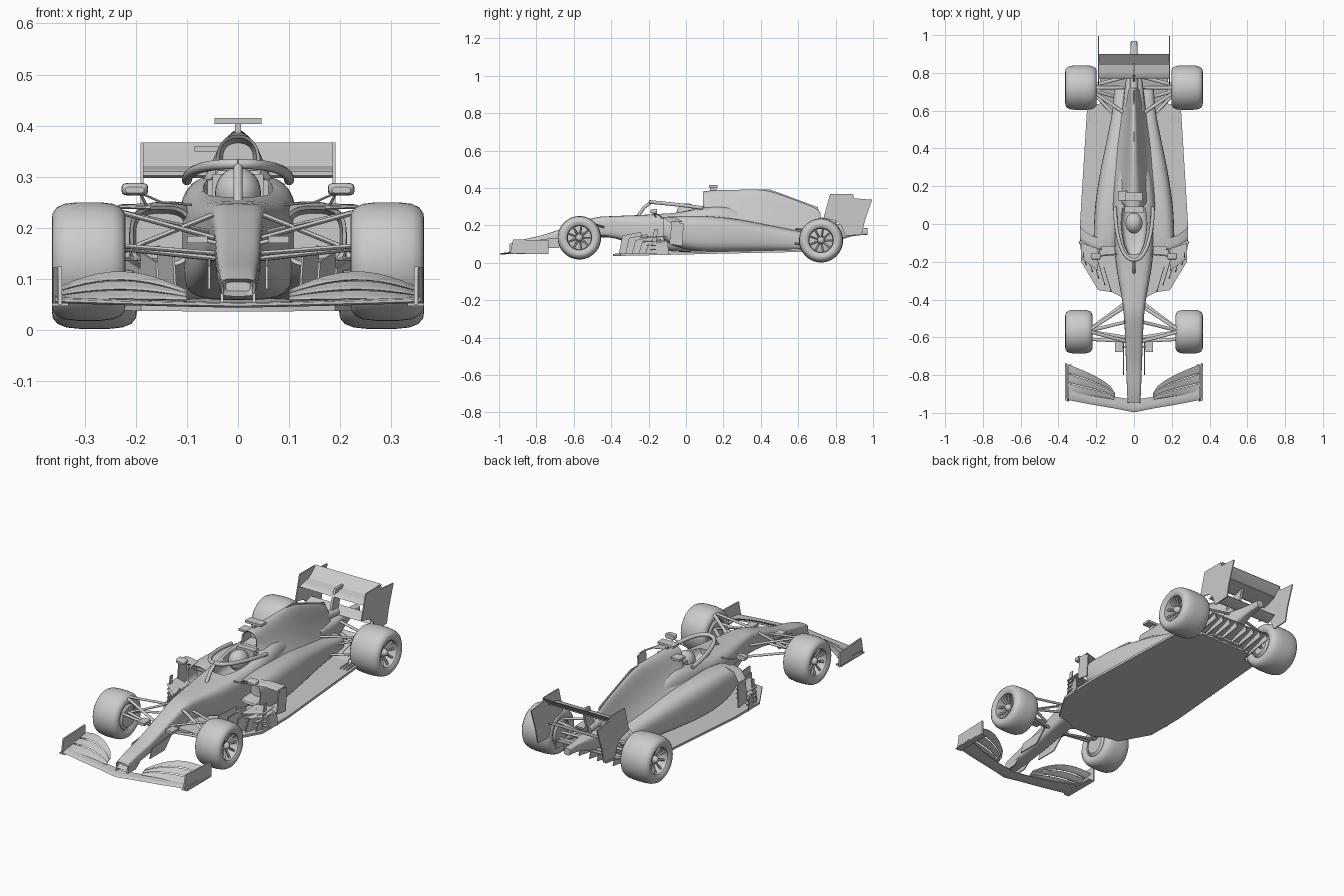
import bpy, bmesh, math
from math import sin, cos, pi
from mathutils import Vector

old = bpy.data.objects.get("Cube")
if old:
    bpy.data.objects.remove(old)

grey = bpy.data.materials.new("light_grey")
grey.use_nodes = True
grey.diffuse_color = (0.6, 0.6, 0.6, 1)
grey.node_tree.nodes["Principled BSDF"].inputs["Base Color"].default_value = (0.6, 0.6, 0.6, 1)


def finish(name, bm, mirror, angle=35):
    """Turn a bmesh into a shaded object, optionally mirrored across x."""
    bmesh.ops.recalc_face_normals(bm, faces=bm.faces)
    mesh = bpy.data.meshes.new(name)
    bm.to_mesh(mesh)
    bm.free()
    mesh.materials.append(grey)
    ob = bpy.data.objects.new(name, mesh)
    bpy.context.scene.collection.objects.link(ob)
    bpy.ops.object.select_all(action='DESELECT')
    ob.select_set(True)
    bpy.context.view_layer.objects.active = ob
    bpy.ops.object.shade_smooth_by_angle(angle=math.radians(angle))
    if mirror:
        ob.modifiers.new("Mirror", 'MIRROR')
    return ob


def skin(name, rings, mirror=False, loop=False, angle=35):
    """Bridge a row of point rings into a surface, capping open ends."""
    bm = bmesh.new()
    rows = [[bm.verts.new(p) for p in ring] for ring in rings]
    n = len(rows[0])
    pairs = list(zip(rows, rows[1:])) + ([(rows[-1], rows[0])] if loop else [])
    for a, b in pairs:
        for i in range(n):
            j = (i + 1) % n
            bm.faces.new((a[i], a[j], b[j], b[i]))
    if not loop:
        bm.faces.new(rows[0])
        bm.faces.new(rows[-1])
    return finish(name, bm, mirror, angle)


def smooth_rows(rows, steps=4):
    """Catmull-Rom in-betweens for a table of stations."""
    out = []
    for i in range(len(rows) - 1):
        p = [rows[max(i - 1, 0)], rows[i], rows[i + 1], rows[min(i + 2, len(rows) - 1)]]
        for k in range(steps):
            t = k / steps
            out.append([b + t * ((c - a) + t * ((2 * a - 5 * b + 4 * c - d) + t * (3 * (b - c) + d - a))) / 2
                        for a, b, c, d in zip(*p)])
    return out + [rows[-1]]


def body(name, stations, power, mirror=False, n=36, recess=()):
    """Loft of superellipses; station = y, centre x, half width, bottom, top."""
    def ring(y, cx, w, lo, hi):
        pts = []
        for k in range(n):
            c, s = cos(2 * pi * k / n), sin(2 * pi * k / n)
            px = math.copysign(abs(c) ** (2 / power), c)
            pz = math.copysign(abs(s) ** (2 / power), s)
            pts.append((cx + w * px, y, (lo + hi) / 2 + (hi - lo) / 2 * pz))
        return pts
    return skin(name, [ring(*r) for r in list(recess) + smooth_rows(stations)], mirror)


def bell(name, stations, recess, n=16):
    """Loft of concave bells; station = y, base half width, crest half width, bottom, top."""
    def ring(y, base, crest, lo, hi):
        side = []
        for k in range(n):
            v = sin(pi / 2 * k / n)
            side.append((crest * (1 - v ** 4) ** .5 + (base - crest) * (1 - v) ** 2.3, lo + (hi - lo) * v))
        return ([(x, y, z) for x, z in side] + [(0, y, hi)] + [(-x, y, z) for x, z in reversed(side)])
    return skin(name, [ring(*r) for r in recess + smooth_rows(stations)])


def side_plate(name, x, outline, thick=0.005, mirror=True, splay=0):
    """Upright plate from a y-z outline; splay leans x along y."""
    y0 = outline[0][0]
    return skin(name, [[(x + d + splay * (y - y0), y, z) for y, z in outline]
                       for d in (-thick / 2, thick / 2)], mirror)


def box(name, c, s, mirror=False):
    x, y, z = (v / 2 for v in s)
    ring = [(-y, -z), (y, -z), (y, z), (-y, z)]
    return skin(name, [[(c[0] + d, c[1] + a, c[2] + b) for a, b in ring] for d in (-x, x)], mirror)


def tube(name, path, r, mirror=True, n=10, flat=1.0):
    pts = [Vector(p) for p in path]
    rings = []
    for i, p in enumerate(pts):
        d = pts[min(i + 1, len(pts) - 1)] - pts[max(i - 1, 0)]
        q = d.to_track_quat('Z', 'Y')
        rings.append([p + q @ Vector((r * cos(2 * pi * k / n), flat * r * sin(2 * pi * k / n), 0)) for k in range(n)])
    return skin(name, rings, mirror, angle=50)


def wing(name, stations, thick, mirror=True):
    """Aerofoil across x; station = x, leading y, trailing y, leading z, trailing z."""
    foil = [(0, 0), (.1, .5), (.4, .6), (1, .15), (1, -.15), (.4, -.4), (.1, -.4)]
    return skin(name, [[(x, ya + (yb - ya) * u, za + (zb - za) * u ** 1.4 + thick * v) for u, v in foil]
                       for x, ya, yb, za, zb in stations], mirror)


# wheels: tyre with open barrel, brake drum, hub and spokes
def wheel(label, x, y, z, R, W):
    def lathe(name, prof, loop, n=48):
        return skin(name, [[(x + dx * W, y + r * cos(2 * pi * k / n), z + r * sin(2 * pi * k / n))
                            for k in range(n)] for r, dx in prof], True, loop)
    half = [(.062, .55), (.066, .88), (.07, .92), (.085, 1), (R - .021, .98), (R - .01, .87), (R - .003, .66), (R, .3)]
    lathe(label + "_tyre", half + [(r, -d) for r, d in reversed(half)], True)
    lathe(label + "_brake_drum", [(.05, -.95), (.063, -.8), (.063, .1), (.05, .15)], False)
    lathe(label + "_hub", [(.02, 0), (.02, .55), (.012, .75), (.008, .78)], False, 20)
    for k in range(9):
        a = 2 * pi * k / 9
        tip = (x + .7 * W, y + .064 * cos(a), z + .064 * sin(a))
        tube(label + "_spoke", [(x + .45 * W, y + .012 * cos(a), z + .012 * sin(a)), tip], .006, n=6)


wheel("front_wheel", .292, -.57, .134, .116, .072)
wheel("rear_wheel", .281, .722, .12, .118, .083)

# nose and survival cell
chassis = body("nose_and_chassis", [
    (-.945, 0, .034, .066, .1), (-.88, 0, .037, .07, .122), (-.75, 0, .042, .09, .153), (-.6, 0, .047, .12, .205),
    (-.48, 0, .054, .135, .243), (-.38, 0, .067, .13, .25), (-.22, 0, .095, .08, .257), (-.06, 0, .108, .06, .27),
    (.08, 0, .115, .06, .295), (.22, 0, .1, .06, .3), (.4, 0, .06, .08, .24)], 4,
    recess=[(-.92, 0, .024, .076, .094)])

# cockpit opening
cutter = body("cockpit_cutter", [(-.16, 0, .03, .23, .36), (-.1, 0, .055, .21, .36),
                                 (0, 0, .068, .2, .36), (.085, 0, .06, .2, .36)], 4)
cutter.hide_render = True
cut = chassis.modifiers.new("Cockpit", 'BOOLEAN')
cut.operation, cut.object, cut.solver = 'DIFFERENCE', cutter, 'EXACT'
bpy.context.view_layer.objects.active = chassis
bpy.ops.object.modifier_apply(modifier=cut.name)
bpy.data.objects.remove(cutter)

# sidepods with recessed inlets, engine cover with recessed air intake, gearbox
body("sidepod", [(-.12, .15, .062, .125, .243), (-.05, .145, .068, .085, .25), (.1, .125, .08, .06, .25),
                 (.28, .09, .088, .058, .232), (.45, .06, .083, .06, .2), (.6, .045, .07, .062, .17),
                 (.715, .04, .065, .07, .15)], 3, True, recess=[(-.05, .15, .05, .14, .228), (-.115, .15, .055, .132, .236)])
bell("engine_cover", [(.09, .044, .043, .305, .382), (.15, .115, .045, .24, .387), (.26, .165, .045, .17, .39),
                      (.42, .135, .036, .14, .388), (.56, .108, .028, .115, .345), (.69, .09, .02, .1, .293),
                      (.72, .085, .017, .1, .265)],
     [(.15, .03, .03, .322, .366), (.095, .037, .037, .312, .376)])
side_plate("spine_fin", 0, [(.3, .36), (.3, .39), (.45, .392), (.705, .297), (.715, .255), (.6, .25)], .006, False)
body("gearbox", [(.6, 0, .06, .08, .21), (.75, 0, .045, .1, .2), (.88, 0, .022, .14, .19), (.97, 0, .017, .15, .185)], 4)
tube("exhaust", [(0, .68, .225), (0, .8, .215)], .02, False, 20)

# driver helmet and headrest
bm = bmesh.new()
bmesh.ops.create_uvsphere(bm, u_segments=28, v_segments=16, radius=.05)
for v in bm.verts:
    v.co = Vector((v.co.x * .9, v.co.y * 1.1, v.co.z)) + Vector((0, .005, .268))
finish("driver_helmet", bm, False)
box("headrest", (0, .085, .275), (.1, .05, .06))

# halo hoop and pillar
hoop = [(.1 * sin(t * pi / 2) ** .9, -.19 + .28 * (1 - cos(t * pi / 2)), .325 - .032 * t * t) for t in (k / 14 for k in range(15))]
tube("halo_hoop", hoop, .01)
tube("halo_pillar", [(0, -.26, .245), (0, -.225, .295), (0, -.185, .325)], .009, False)

# cameras above the air intake
box("camera_stalk", (0, .145, .395), (.012, .035, .035))
box("camera_bar", (0, .145, .409), (.092, .045, .012))
box("side_camera", (-.06, .15, .355), (.05, .05, .011))

# floor and diffuser
edge = [(.06, -.39), (.12, -.36), (.19, -.35), (.28, -.2), (.286, 0), (.248, .62), (.17, .64), (.15, .7)]
outline = edge + [(-x, y) for x, y in reversed(edge)]
skin("floor", [[(x, y, .04 + .022 * (y + .4) + h) for x, y in outline] for h in (-.004, .008)])
wing("diffuser", [(0, .62, .82, .066, .12), (.18, .62, .82, .066, .12)], .008)
for x in (.03, .075, .12, .165):
    side_plate("diffuser_strake", x, [(.6, .062), (.68, .062), (.83, .085), (.82, .12)], .004)
for k in range(3):
    side_plate("floor_edge_fin", .2 + .018 * k, [(.52, .06), (.61, .062), (.61, .078), (.55, .074)], .004)

# bargeboards and side deflectors
for k in range(5):
    y, h = -.36 + .035 * k, .165 - .012 * k
    side_plate("bargeboard", .12 + .033 * k, [(y, .045), (y + .13, .047), (y + .12, h), (y + .02, h - .02)], .004, splay=.3)
for k in range(4):
    z = .07 + .022 * k
    wing("bargeboard_slat", [(.19, -.25, -.13, z, z + .006), (.28, -.18, -.1, z, z + .006)], .004)
side_plate("side_deflector", .284, [(-.09, .1), (-.02, .09), (-.012, .21), (-.075, .222)], .006)
wing("deflector_arm", [(.17, -.14, -.08, .238, .247), (.23, -.12, -.06, .24, .245), (.285, -.085, -.02, .215, .22)], .007)
side_plate("deflector_strut", .268, [(-.19, .05), (-.165, .05), (-.15, .18), (-.17, .18)], .005)

# mirrors
body("mirror", [(-.19, .202, .018, .268, .28), (-.18, .202, .025, .264, .287), (-.155, .202, .026, .263, .288)], 4, True, 20)
tube("mirror_stalk", [(.09, -.16, .245), (.15, -.165, .25), (.19, -.17, .268)], .004, flat=.6)
tube("mirror_brace", [(.19, -.165, .265), (.18, -.13, .245)], .003)

# front wing: main plane, curved flaps, end plates, mounts
wing("front_wing_plane", [(0, -.997, -.93, .047, .052), (.1, -.977, -.915, .049, .055), (.23, -.955, -.885, .052, .06),
                          (.358, -.93, -.84, .056, .066)], .009)
for k in range(3):
    rows = []
    for i in range(11):
        t = i / 10
        lead, trail = -.93 + .04 * t, -.895 + .155 * t ** .6
        top = .062 + .052 * sin(pi * (.1 + .75 * t))
        ya, yb = (lead + (trail - lead) * f for f in (k / 3, (k + 1) / 3 - .03))
        za, zb = (.058 + (top - .058) * f for f in (k / 3 + .06, (k + 1) / 3))
        rows.append((.1 + .247 * t, ya, yb, za, zb))
    wing("front_wing_flap", rows, .005)
side_plate("front_end_plate", .348, [(-.94, .05), (-.735, .047), (-.735, .122), (-.925, .124)], .008, splay=.05)
box("front_end_plate_foot", (.348, -.84, .05), (.032, .19, .006), True)
side_plate("front_wing_mount", .031, [(-.95, .052), (-.88, .052), (-.8, .11), (-.93, .1)], .006)
side_plate("nose_turning_vane", .056, [(-.8, .08), (-.68, .08), (-.62, .14), (-.78, .125)], .005)
box("nose_camera", (.08, -.65, .177), (.04, .055, .014), True)
tube("nose_camera_stalk", [(.04, -.65, .17), (.07, -.65, .177)], .004)

# rear wing: plane, flap, end plates, pylon
wing("rear_wing_plane", [(0, .77, .86, .302, .322), (.188, .77, .86, .302, .322)], .014)
wing("rear_wing_flap", [(0, .84, .9, .32, .366), (.188, .84, .9, .32, .366)], .008)
side_plate("rear_end_plate", .188, [(.735, .24), (.77, .367), (.89, .367), (.9, .345), (.995, .337), (.955, .22),
                                    (.94, .15), (.85, .145), (.83, .2), (.8, .225)], .006)
side_plate("rear_wing_pylon", 0, [(.74, .19), (.8, .19), (.83, .3), (.85, .335), (.79, .335), (.77, .29)], .012, False)
wing("beam_wing", [(0, .8, .86, .2, .22), (.188, .8, .86, .2, .22)], .008)

# suspension arms: inner point to upright
arms = {
    "front_upper": [((.05, -.44, .19), (.235, -.56, .232)), ((.045, -.62, .18), (.235, -.57, .232))],
    "front_lower": [((.05, -.42, .14), (.235, -.56, .16)), ((.045, -.6, .14), (.235, -.57, .16))],
    "front_pushrod": [((.05, -.52, .225), (.235, -.565, .15))],
    "front_track_rod": [((.045, -.62, .15), (.235, -.61, .165))],
    "rear_upper": [((.04, .58, .18), (.23, .71, .175)), ((.04, .78, .18), (.23, .73, .175))],
    "rear_lower": [((.05, .52, .11), (.23, .71, .09)), ((.04, .78, .12), (.23, .73, .09))],
    "rear_pullrod": [((.05, .66, .1), (.23, .71, .17))],
    "rear_drive_shaft": [((.04, .722, .125), (.23, .722, .12))]}
for label, links in arms.items():
    for a, b in links:
        tube(label + "_arm", [a, b], .009, flat=.55)
